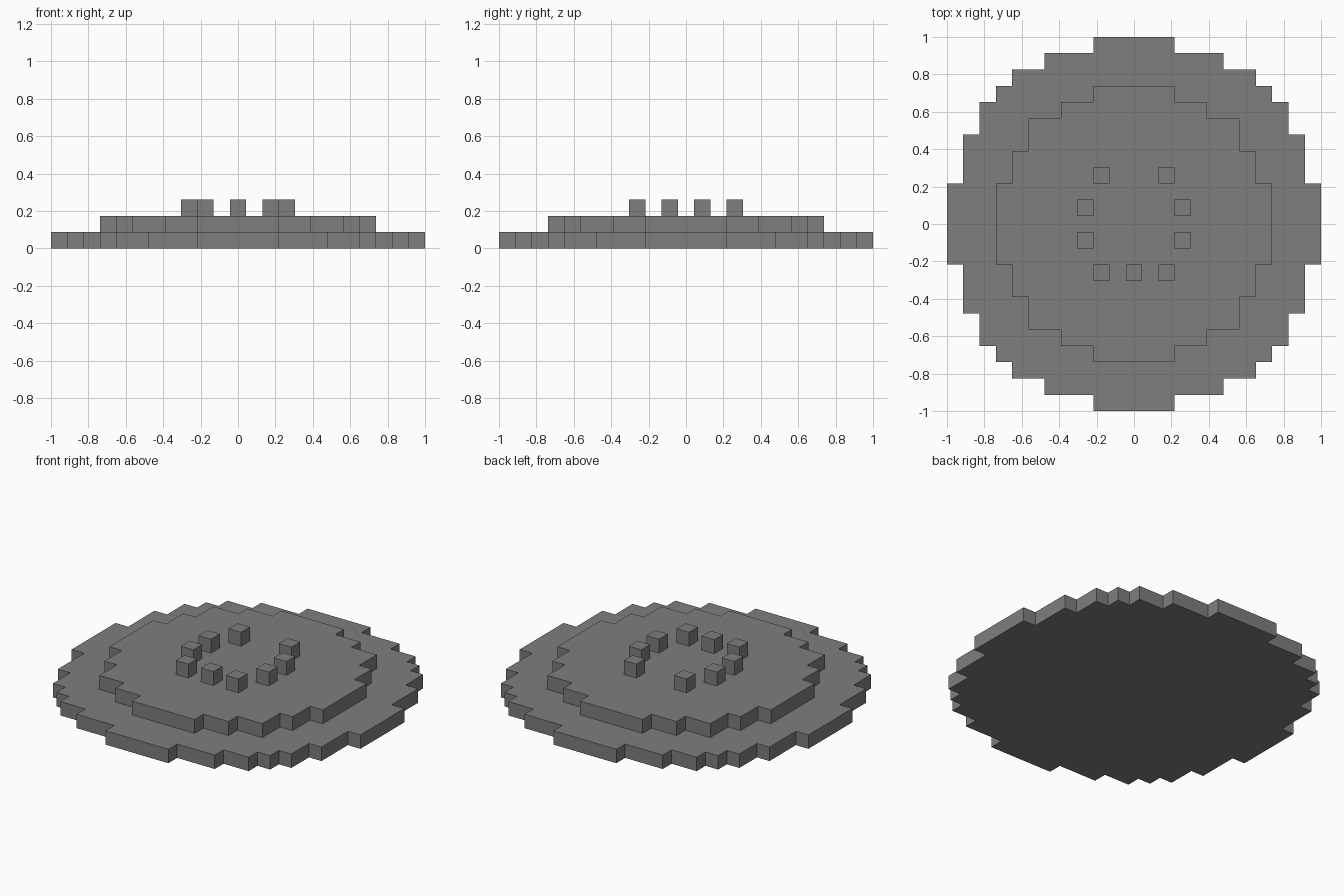
import bpy
import bmesh

cube = bpy.data.objects.get("Cube")
if cube:
    bpy.data.objects.remove(cube, do_unlink=True)

U = 2 / 23  # one block

grey = bpy.data.materials.new("stone grey")
grey.use_nodes = True
colour = (0.21, 0.21, 0.21, 1)
grey.diffuse_color = colour
grey.node_tree.nodes["Principled BSDF"].inputs["Base Color"].default_value = colour


def stepped_outline(corners):
    """Full outline from the outer corners of one quarter, turned four times."""
    quarter = []
    for i, (x, y) in enumerate(corners):
        quarter.append((x, y))
        if i + 1 < len(corners):
            quarter.append((corners[i + 1][0], y))
    outline = []
    for _ in range(4):
        outline += quarter
        quarter = [(-y, x) for x, y in quarter]
    return outline


def add_prism(name, outline, level):
    """Extrude an outline by one block, standing on the given level."""
    bm = bmesh.new()
    base = bm.faces.new([bm.verts.new((x * U, y * U, level * U)) for x, y in outline])
    top = bmesh.ops.extrude_face_region(bm, geom=[base], use_keep_orig=True)["geom"]
    verts = [g for g in top if isinstance(g, bmesh.types.BMVert)]
    bmesh.ops.translate(bm, verts=verts, vec=(0, 0, U))
    bmesh.ops.recalc_face_normals(bm, faces=bm.faces)
    mesh = bpy.data.meshes.new(name)
    bm.to_mesh(mesh)
    bm.free()
    mesh.materials.append(grey)
    obj = bpy.data.objects.new(name, mesh)
    bpy.context.collection.objects.link(obj)


# Two stepped round tiers
lower = [(11.5, 2.5), (10.5, 5.5), (9.5, 7.5), (8.5, 8.5),
         (7.5, 9.5), (5.5, 10.5), (2.5, 11.5)]
upper = [(8.5, 2.5), (7.5, 4.5), (6.5, 6.5), (4.5, 7.5), (2.5, 8.5)]
add_prism("lower_tier", stepped_outline(lower), 0)
add_prism("upper_tier", stepped_outline(upper), 1)

# Ring of standing blocks, open at the back
ring = [(s * x, y) for x, y in ((2, 3), (3, 1), (3, -1), (2, -3)) for s in (-1, 1)]
ring.append((0, -3))
for i, (x, y) in enumerate(ring):
    add_prism(f"ring_block_{i + 1}",
              [(x + a, y + b) for a, b in ((-.5, -.5), (.5, -.5), (.5, .5), (-.5, .5))], 2)
